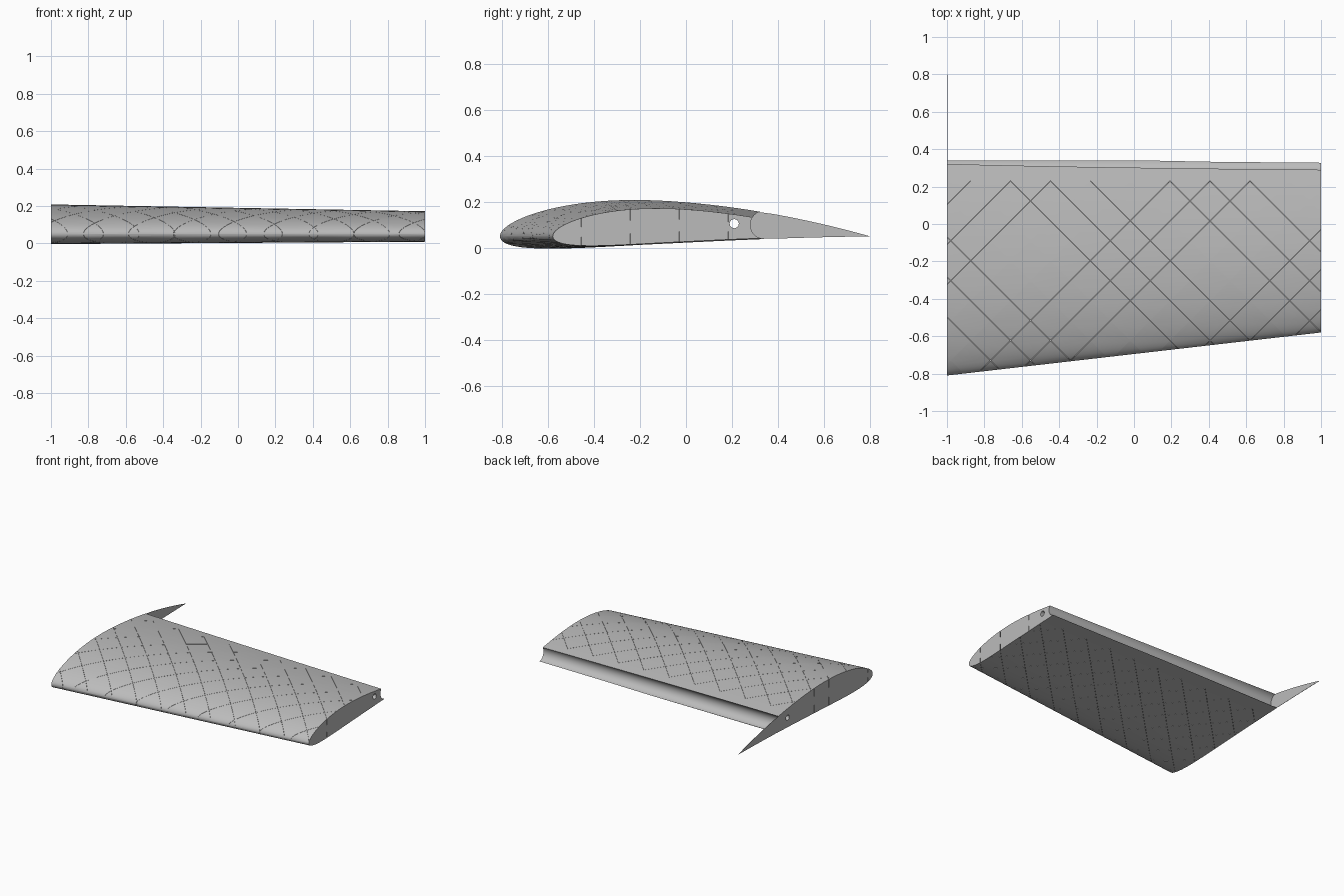
import bpy, bmesh
from math import sin, cos, pi, sqrt, radians
from mathutils import Vector

cube = bpy.data.objects.get("Cube")
if cube:
    bpy.data.objects.remove(cube)

grey = bpy.data.materials.new("light_grey")
grey.use_nodes = True
grey.diffuse_color = (0.5, 0.5, 0.5, 1)
for node in grey.node_tree.nodes:
    if node.type == 'BSDF_PRINCIPLED':
        node.inputs["Base Color"].default_value = grey.diffuse_color

STEPS = 44
COVE_Y, COVE_Z, COVE_R = 0.34, 0.1, 0.06


def section(t):
    """Upper and lower height of the unit-chord wing section."""
    half = 0.62 * (0.2969 * sqrt(t) - 0.126 * t - 0.3516 * t**2
                   + 0.2843 * t**3 - 0.1036 * t**4)
    m, p = 0.038, 0.43
    if t < p:
        camber = m / p**2 * (2 * p * t - t * t)
    else:
        camber = m / (1 - p)**2 * (1 - 2 * p + 2 * p * t - t * t)
    return camber + half, camber - half


def span(x):
    """Leading edge and chord along the taper."""
    f = min(max((x + 1) / 2, 0), 1)
    return -0.81 + 0.23 * f, 1.61 - 0.37 * f


def heights(x, y):
    nose, chord = span(x)
    up, low = section(min(max((y - nose) / chord, 0), 1))
    return 0.05 + chord * up, 0.05 + chord * low


def outline(x):
    """Closed wing section, over the top and back underneath."""
    nose, chord = span(x)
    ts = [(1 - cos(pi * i / STEPS)) / 2 for i in range(STEPS + 1)]
    top = [(nose + chord * t, 0.05 + chord * section(t)[0]) for t in ts]
    low = [(nose + chord * t, 0.05 + chord * section(t)[1]) for t in ts[1:-1]]
    return [Vector((x, y, z)) for y, z in top + low[::-1]]


def loft(bm, ring_a, ring_b):
    a = [bm.verts.new(p) for p in ring_a]
    b = [bm.verts.new(p) for p in ring_b]
    bm.faces.new(a)
    bm.faces.new(b[::-1])
    for i in range(len(a)):
        j = (i + 1) % len(a)
        bm.faces.new((a[j], a[i], b[i], b[j]))


def make(name, ring_pairs):
    bm = bmesh.new()
    for a, b in ring_pairs:
        loft(bm, a, b)
    bmesh.ops.recalc_face_normals(bm, faces=bm.faces)
    mesh = bpy.data.meshes.new(name)
    bm.to_mesh(mesh)
    bm.free()
    mesh.materials.append(grey)
    obj = bpy.data.objects.new(name, mesh)
    bpy.context.collection.objects.link(obj)
    return obj


def prism(name, yz, x0, x1):
    return make(name, [([Vector((x0, y, z)) for y, z in yz],
                        [Vector((x1, y, z)) for y, z in yz])])


def select(obj):
    bpy.ops.object.select_all(action='DESELECT')
    obj.select_set(True)
    bpy.context.view_layer.objects.active = obj


def cut(target, cutter):
    cutter.hide_render = True
    mod = target.modifiers.new("cut", 'BOOLEAN')
    mod.operation, mod.solver, mod.object = 'DIFFERENCE', 'EXACT', cutter
    select(target)
    bpy.ops.object.modifier_apply(modifier=mod.name)
    bpy.data.objects.remove(cutter)


# Tapered wing body
wing = make("wing", [(outline(-1), outline(1))])

# Rounded hinge cove along the back
arc = [(COVE_Y - COVE_R * sin(pi * i / 24), COVE_Z + COVE_R * cos(pi * i / 24))
       for i in range(25)]
cut(wing, prism("cove_cutter", [(COVE_Y, 0.4)] + arc +
                [(COVE_Y, -0.2), (1, -0.2), (1, 0.4)], -1.1, 1.1))

# Spar hole through the whole span
cut(wing, prism("hole_cutter", [(0.21 + 0.02 * cos(pi * i / 8),
                                 0.105 + 0.02 * sin(pi * i / 8))
                                for i in range(16)], -1.1, 1.1))

# Hairline diagonal slits in both skins, one cutter for each direction
for side in (-1, 1):
    shift = Vector((1, side, 0)).normalized() * 0.0006
    pairs = []
    for k in range(-7, 14):
        apex = -0.66 + 0.2133 * k
        path = [(apex + side * q, 0.23 - q) for q in
                [1.08 * i / 30 for i in range(31)]]
        if max(p[0] for p in path) < -1 or min(p[0] for p in path) > 1:
            continue
        for skin, outer in ((1, 0.4), (-1, -0.2)):
            ring = []
            for x, y in path:
                up, low = heights(x, y)
                depth = 0.175 * (up - low) + 0.001
                ring.append(Vector((x, y, (up + low) / 2 + skin * depth)))
            for x, y in (path[-1], path[0]):
                ring.append(Vector((x, y, outer)))
            pairs.append(([p - shift for p in ring], [p + shift for p in ring]))
    cut(wing, make("slit_cutter", pairs))

# Thin end plate that carries the section to its trailing edge
root = [(p.y, p.z) for p in outline(-1)]
back = [p for p in root if p[0] > COVE_Y]
front = [p for p in arc if heights(-1, p[0])[1] < p[1] < heights(-1, p[0])[0]]
plate = prism("trailing_end_plate", back + front[::-1], -1, -0.998)

for obj in (wing, plate):
    select(obj)
    bpy.ops.object.shade_smooth_by_angle(angle=radians(30))
